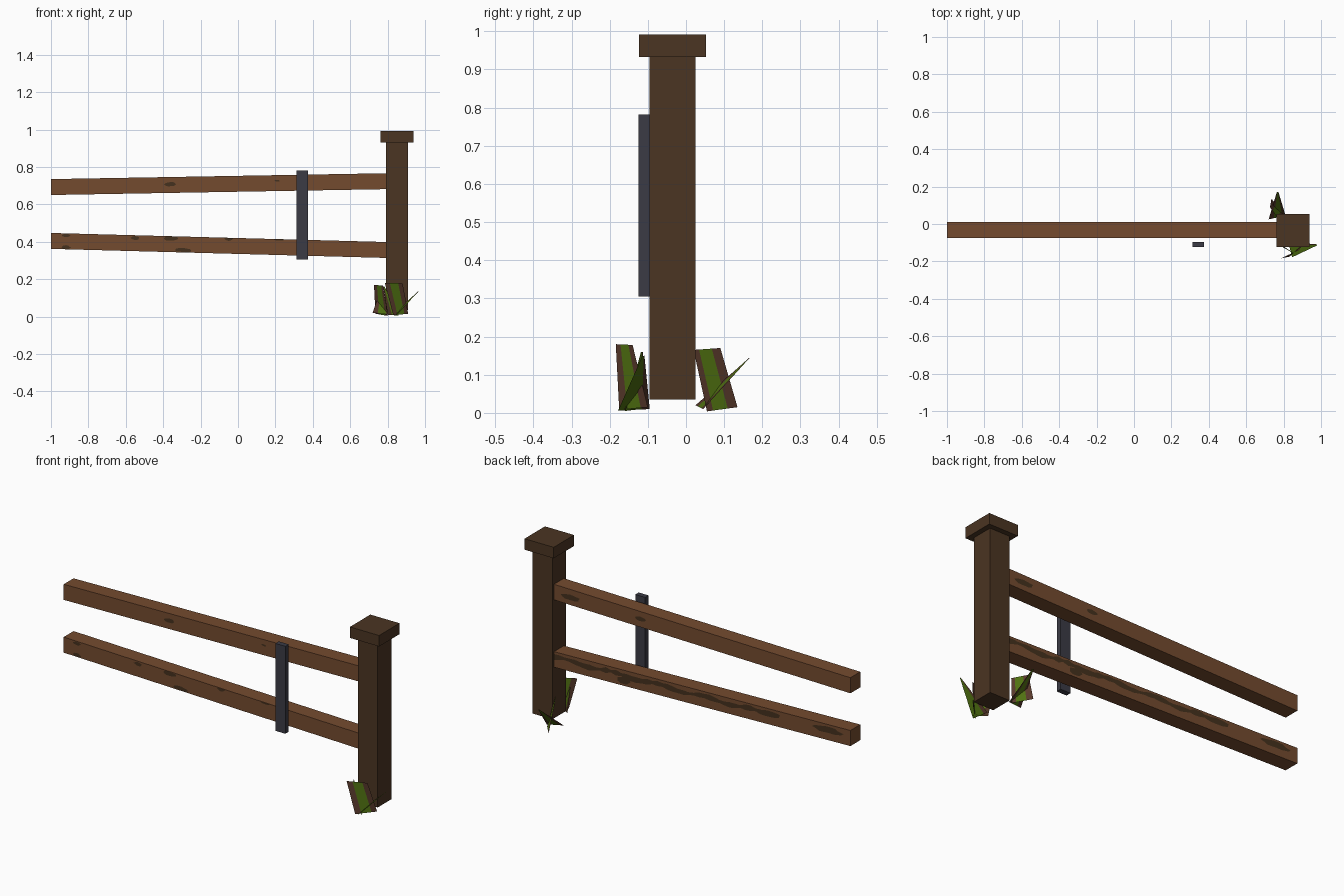
import bpy, bmesh, math, random
from mathutils import Vector, Matrix

random.seed(4)
if "Cube" in bpy.data.objects:
    bpy.data.objects.remove(bpy.data.objects["Cube"], do_unlink=True)


def material(name, rgb):
    m = bpy.data.materials.new(name)
    m.use_nodes = True
    m.diffuse_color = (*rgb, 1)
    bsdf = m.node_tree.nodes["Principled BSDF"]
    bsdf.inputs["Base Color"].default_value = (*rgb, 1)
    bsdf.inputs["Roughness"].default_value = 0.9
    return m


RAIL = material("rail brown", (0.175, 0.07, 0.028))
POST = material("post brown", (0.07, 0.035, 0.016))
IRON = material("slate strap", (0.044, 0.044, 0.06))
KNOT = material("knot brown", (0.06, 0.031, 0.013))
GREEN = material("leaf green", (0.085, 0.175, 0.006))
DRY = material("dry leaf brown", (0.10, 0.042, 0.025))


def finish(name, bm, mats):
    mesh = bpy.data.meshes.new(name)
    bm.to_mesh(mesh)
    bm.free()
    for m in mats:
        mesh.materials.append(m)
    obj = bpy.data.objects.new(name, mesh)
    bpy.context.collection.objects.link(obj)
    return obj


def box(name, lo, hi, mat, slope=0.0):
    """Box between two corners; slope shears z along x from the low end."""
    lo, hi = Vector(lo), Vector(hi)
    bm = bmesh.new()
    bmesh.ops.create_cube(bm, size=1)
    for v in bm.verts:
        v.co = Vector(a + (b - a) * (t + 0.5) for a, b, t in zip(lo, hi, v.co))
        v.co.z += slope * (v.co.x - lo.x)
    return finish(name, bm, [mat])


# Post, cap and strap
box("post", (0.79, -0.095, 0.035), (0.91, 0.025, 0.94), POST)
box("post_cap", (0.762, -0.123, 0.932), (0.938, 0.053, 0.992), POST)
box("strap", (0.313, -0.124, 0.305), (0.373, -0.095, 0.782), IRON)

# Rails, which spread apart slightly away from the post at the low end
RAIL_FRONT, RAIL_BACK, RAIL_H = -0.075, 0.01, 0.085
UPPER, LOWER = (0.65, 0.0175), (0.362, -0.027)
for name, (z, slope) in (("upper_rail", UPPER), ("lower_rail", LOWER)):
    box(name, (-1, RAIL_FRONT, z), (0.81, RAIL_BACK, z + RAIL_H), RAIL, slope)


def knots(name, rail, y, spots):
    """Thin ragged plates; a spot is x, height on the rail, half length, half height."""
    bm = bmesh.new()
    z0, slope = rail
    for x, h, rx, rz in spots:
        verts = []
        for i in range(12):
            a = math.tau * i / 12
            r = random.uniform(0.8, 1.1)
            px = x + rx * r * math.cos(a)
            ph = min(max(h + rz * r * math.sin(a), 0.001), RAIL_H - 0.001)
            verts.append(bm.verts.new((px, y, z0 + ph + slope * (px + 1))))
        face = bm.faces.new(verts)
        if face.normal.y * y < 0:
            face.normal_flip()
    return finish(name, bm, [KNOT])


front_y, back_y = RAIL_FRONT - 0.0015, RAIL_BACK + 0.0015
knots("upper_front_knots", UPPER, front_y, [(-0.36, 0.047, 0.032, 0.013), (0.21, 0.055, 0.015, 0.005)])
knots("lower_front_knots", LOWER, front_y, [
    (-0.92, 0.01, 0.026, 0.012), (-0.92, 0.073, 0.024, 0.009), (-0.55, 0.07, 0.024, 0.011),
    (-0.36, 0.073, 0.045, 0.012), (-0.29, 0.012, 0.045, 0.012), (-0.05, 0.08, 0.026, 0.011),
    (0.22, 0.083, 0.03, 0.008)])
knots("upper_back_knots", UPPER, back_y, [(0.69, 0.042, 0.06, 0.016), (0.27, 0.045, 0.034, 0.014)])
knots("lower_back_knots", LOWER, back_y, [
    (0.37, 0.03, 0.04, 0.02), (-0.5, 0.058, 0.08, 0.016), (-0.86, 0.055, 0.09, 0.018)])

# Long worn streak along the back of the lower rail
bm = bmesh.new()
steps, prev = 40, None
for i in range(steps + 1):
    x = 0.79 - 1.25 * i / steps
    mid = 0.056 + 0.006 * math.sin(i * 0.7)
    half = random.uniform(0.007, 0.017)
    pair = [bm.verts.new((x, back_y, LOWER[0] + h + LOWER[1] * (x + 1)))
            for h in (mid - half, mid + half)]
    if prev:
        bm.faces.new((prev[0], pair[0], pair[1], prev[1]))
    prev = pair
finish("worn_streak", bm, [KNOT])


def leaf(name, bl, br, tr, tl, stripes):
    """Flat leaf card split into lengthwise stripes of (end fraction, material index)."""
    bl, br, tr, tl = map(Vector, (bl, br, tr, tl))
    bm = bmesh.new()
    left = [bm.verts.new(bl), bm.verts.new(tl)]
    for end, index in stripes:
        right = [bm.verts.new(bl.lerp(br, end)), bm.verts.new(tl.lerp(tr, end))]
        face = bm.faces.new((left[0], right[0], right[1], left[1]))
        face.material_index = index
        left = right
    return finish(name, bm, [GREEN, DRY, POST])


# Leaves behind the post
leaf("back_leaf_wide", (0.80, 0.055, 0.004), (0.735, 0.135, 0.015),
     (0.727, 0.09, 0.17), (0.775, 0.02, 0.165), [(0.2, 1), (0.68, 0), (1, 1)])
leaf("back_leaf_flat", (0.72, 0.025, 0.02), (0.81, 0.045, 0.01),
     (0.772, 0.172, 0.15), (0.764, 0.172, 0.15), [(0.3, 1), (0.8, 0), (1, 2)])

# Leaves in front of the post
leaf("front_leaf_wide", (0.83, -0.175, 0.008), (0.91, -0.10, 0.015),
     (0.88, -0.14, 0.178), (0.785, -0.184, 0.18), [(0.28, 1), (0.75, 0), (1, 1)])
leaf("front_leaf_flat", (0.845, -0.178, 0.006), (0.825, -0.095, 0.01),
     (0.98, -0.109, 0.15), (0.978, -0.115, 0.148), [(0.75, 0), (1, 1)])
leaf("front_leaf_narrow", (0.86, -0.16, 0.005), (0.80, -0.12, 0.01),
     (0.776, -0.112, 0.16), (0.784, -0.118, 0.16), [(0.6, 0), (1, 2)])
